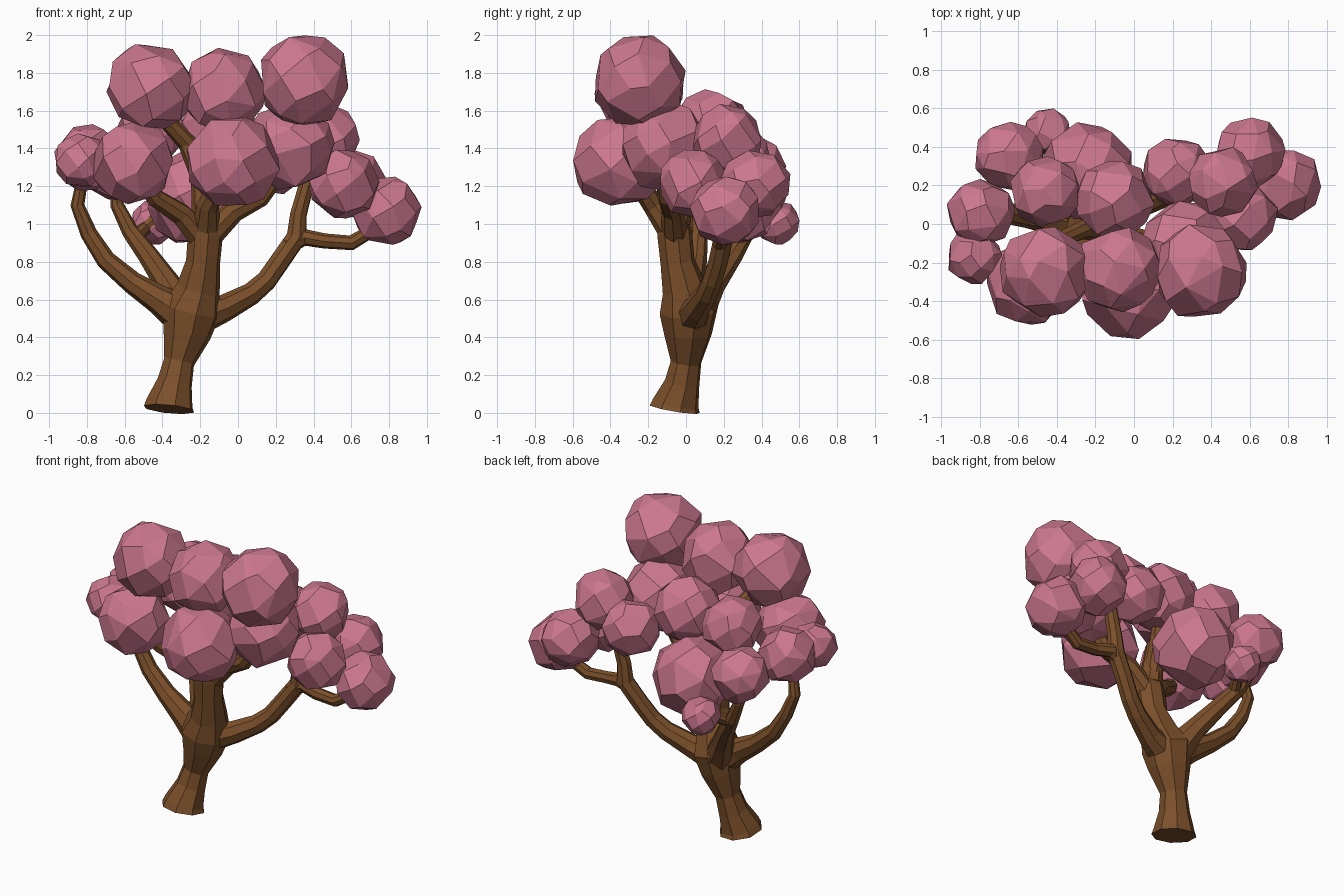
import bpy, bmesh, math, random
from mathutils import Vector

random.seed(4)
cube = bpy.data.objects.get("Cube")
if cube:
    bpy.data.objects.remove(cube, do_unlink=True)


def material(name, rgb):
    mat = bpy.data.materials.new(name)
    mat.use_nodes = True
    mat.diffuse_color = (*rgb, 1)
    mat.node_tree.nodes["Principled BSDF"].inputs["Base Color"].default_value = (*rgb, 1)
    return mat


bark = material("brown bark", (0.2, 0.08, 0.024))
blossom = material("pink blossom", (0.6, 0.185, 0.275))


def limb(name, points):
    """Eight-sided tapering tube through (x, y, z, radius) points."""
    curve = bpy.data.curves.new(name, "CURVE")
    curve.dimensions = "3D"
    curve.bevel_depth = 1
    curve.bevel_resolution = 2
    curve.use_fill_caps = True
    spline = curve.splines.new("POLY")
    spline.points.add(len(points) - 1)
    for p, (x, y, z, r) in zip(spline.points, points):
        p.co = (x, y, z, 1)
        p.radius = r
    ob = bpy.data.objects.new(name, curve)
    bpy.context.collection.objects.link(ob)
    bpy.ops.object.select_all(action="DESELECT")
    ob.select_set(True)
    bpy.context.view_layer.objects.active = ob
    bpy.ops.object.convert(target="MESH")
    ob = bpy.context.object
    ob.data.materials.clear()
    ob.data.materials.append(bark)
    for face in ob.data.polygons:
        face.use_smooth = False
        face.material_index = 0


def puff(name, x, y, z, r, count=32):
    """Irregular faceted ball: hull of scattered points with flat areas merged."""
    bm = bmesh.new()
    turn = random.uniform(0, math.tau)
    for i in range(count):
        h = 1 - 2 * (i + 0.5) / count
        a = turn + i * math.pi * (3 - math.sqrt(5))
        w = math.sqrt(1 - h * h)
        d = Vector((w * math.cos(a), w * math.sin(a), h))
        d += Vector([random.uniform(-0.16, 0.16) for _ in range(3)])
        bm.verts.new(d.normalized() * random.uniform(1.0, 1.07) * r)
    bmesh.ops.convex_hull(bm, input=bm.verts[:])
    bmesh.ops.dissolve_limit(bm, angle_limit=math.radians(15),
                             verts=bm.verts[:], edges=bm.edges[:])
    bmesh.ops.recalc_face_normals(bm, faces=bm.faces[:])
    mesh = bpy.data.meshes.new(name)
    bm.to_mesh(mesh)
    bm.free()
    mesh.materials.append(blossom)
    ob = bpy.data.objects.new(name, mesh)
    ob.location = (x, y, z)
    bpy.context.collection.objects.link(ob)


# Trunk with flared foot and swollen fork
limb("trunk", [(-.365, -.06, .02, .138), (-.362, -.055, .05, .127), (-.335, -.02, .16, .095),
               (-.312, 0, .27, .083), (-.27, .01, .42, .13), (-.25, .015, .54, .158),
               (-.21, -.01, .66, .118), (-.185, -.045, .8, .092), (-.172, -.06, .95, .094),
               (-.17, -.08, 1.06, .078)])

# Crown limbs from the top of the trunk
limb("crown_limb_right", [(-.19, -.06, .92, .07), (-.3, -.12, 1.05, .06),
                          (-.44, -.2, 1.14, .05), (-.54, -.28, 1.28, .045)])
limb("crown_limb_front", [(-.17, -.06, .95, .08), (-.16, -.17, 1.1, .06), (-.08, -.28, 1.25, .045)])
limb("crown_limb_left", [(-.15, -.06, .94, .07), (-.02, -.07, 1.07, .06),
                         (.12, -.1, 1.14, .05), (.24, -.12, 1.3, .045)])
limb("crown_limb_top", [(-.17, -.05, 1.0, .075), (-.19, -.03, 1.25, .06),
                        (-.27, -.03, 1.43, .05), (-.38, -.08, 1.55, .045), (-.44, -.2, 1.66, .04)])
limb("crown_limb_back", [(-.18, -.04, 1.05, .06), (-.15, .05, 1.28, .05), (-.1, .13, 1.45, .04)])

# Left limb, forked
limb("left_limb", [(-.23, .02, .5, .1), (-.07, .06, .555, .072), (.07, .11, .63, .06),
                   (.15, .14, .7, .056), (.22, .17, .8, .055), (.31, .2, .93, .056),
                   (.32, .2, 1.05, .046), (.36, .21, 1.2, .042), (.44, .22, 1.35, .035)])
limb("left_limb_fork", [(.26, .18, .88, .045), (.35, .2, .93, .046), (.46, .18, .91, .04),
                        (.6, .18, .9, .04), (.7, .2, .96, .036), (.78, .21, 1.05, .03)])

# Right limb
limb("right_limb", [(-.26, .01, .5, .12), (-.42, .02, .6, .078), (-.56, .04, .69, .06),
                    (-.7, .06, .81, .052), (-.79, .07, .95, .045), (-.85, .06, 1.1, .037),
                    (-.82, .04, 1.26, .03)])

# Back limb with a side twig
limb("back_limb", [(-.27, .03, .5, .11), (-.37, .14, .68, .07), (-.48, .25, .84, .055),
                   (-.57, .32, .96, .045), (-.64, .35, 1.1, .036), (-.65, .35, 1.25, .03)])
limb("back_limb_twig", [(-.54, .3, .93, .04), (-.49, .39, .98, .034), (-.42, .4, 1.05, .03)])

# Blossom puffs: x, y, z, radius
puffs = {
    "top_right": (-.465, -.25, 1.72, .235),
    "top_middle": (-.08, -.235, 1.7, .224),
    "top_left": (.345, -.25, 1.76, .243),
    "front_right": (-.555, -.31, 1.325, .215),
    "front_middle": (-.03, -.355, 1.33, .243),
    "front_left": (.27, -.115, 1.41, .234),
    "side_right": (-.795, .06, 1.35, .175),
    "side_right_small": (-.83, -.17, 1.335, .142),
    "middle_right": (-.465, .17, 1.5, .182),
    "middle": (-.1, .13, 1.5, .203),
    "back_right": (-.65, .35, 1.29, .177),
    "back_small": (-.45, .48, 1.01, .118),
    "back_middle": (-.24, .275, 1.14, .245),
    "back_left": (.22, .27, 1.34, .178),
    "middle_left": (.46, .22, 1.45, .182),
    "side_left_back": (.6, .37, 1.21, .18),
    "side_left_front": (.56, .04, 1.21, .182),
    "side_left": (.79, .21, 1.07, .183),
}
for name, spec in puffs.items():
    puff("blossom_" + name, *spec)
